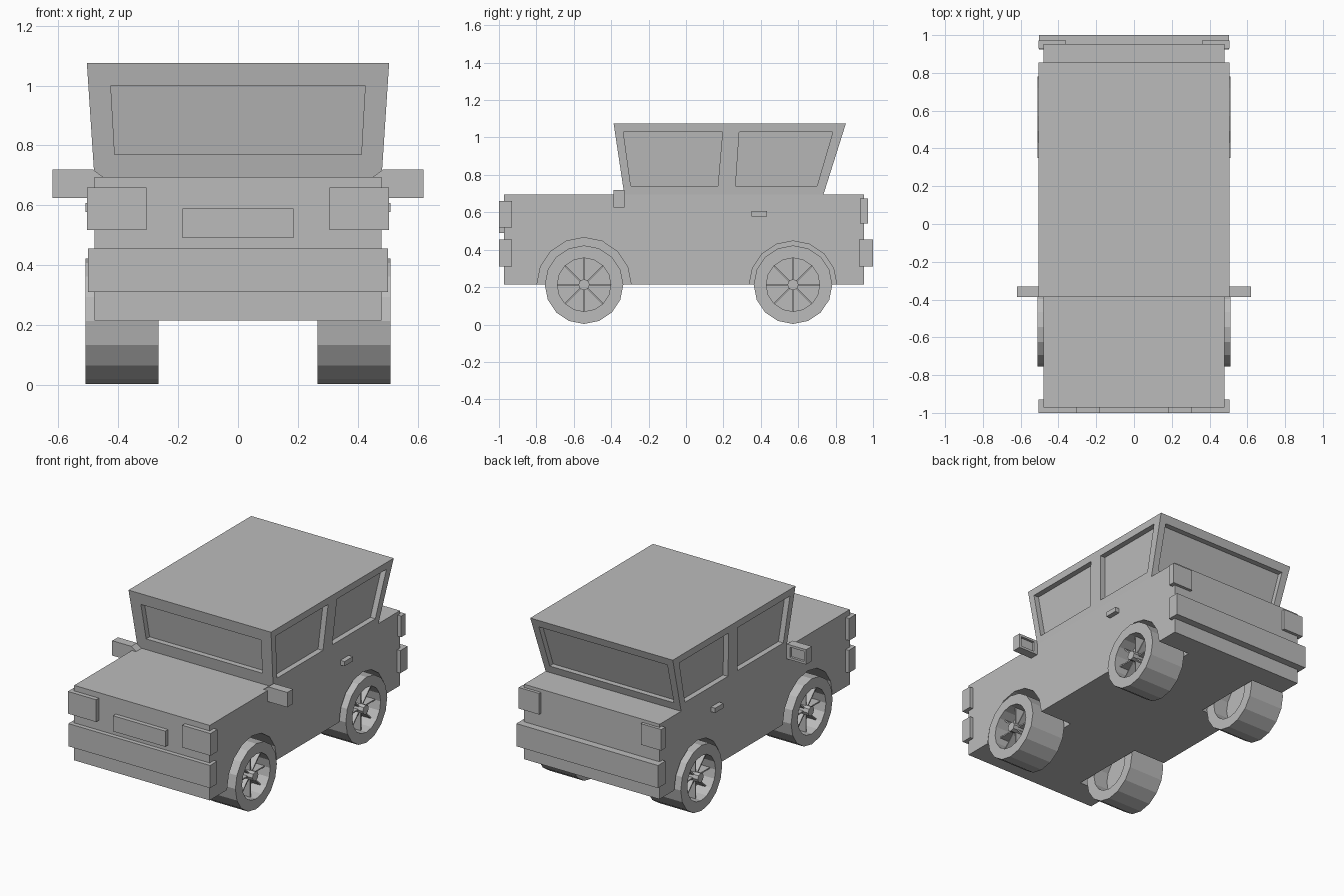
import bpy, bmesh, math
from mathutils import Matrix, Vector

if "Cube" in bpy.data.objects:
    bpy.data.objects.remove(bpy.data.objects["Cube"])

grey = bpy.data.materials.new("plain_grey")
grey.diffuse_color = (0.5, 0.5, 0.5, 1)
grey.use_nodes = True
grey.node_tree.nodes["Principled BSDF"].inputs["Base Color"].default_value = grey.diffuse_color


def finish(bm, name):
    bmesh.ops.recalc_face_normals(bm, faces=bm.faces)
    me = bpy.data.meshes.new(name)
    bm.to_mesh(me)
    bm.free()
    me.materials.append(grey)
    ob = bpy.data.objects.new(name, me)
    bpy.context.collection.objects.link(ob)
    return ob


def add_prism(bm, pts, offset):
    """Extrude a planar outline along an offset."""
    a = [bm.verts.new(p) for p in pts]
    b = [bm.verts.new(Vector(p) + Vector(offset)) for p in pts]
    n = len(pts)
    bm.faces.new(a)
    bm.faces.new(b[::-1])
    for i in range(n):
        j = (i + 1) % n
        bm.faces.new((a[i], a[j], b[j], b[i]))


def add_box(bm, x0, x1, y0, y1, z0, z1):
    add_prism(bm, [(x0, y0, z0), (x1, y0, z0), (x1, y1, z0), (x0, y1, z0)], (0, 0, z1 - z0))


def add_lathe(bm, profile, n, cy, cz):
    """Turn (x, radius) points around an axle parallel to x."""
    rings = [[bm.verts.new((x, cy + r * math.cos(2 * math.pi * i / n),
                            cz + r * math.sin(2 * math.pi * i / n))) for i in range(n)]
             for x, r in profile]
    for a, b in zip(rings, rings[1:]):
        for i in range(n):
            j = (i + 1) % n
            bm.faces.new((a[i], a[j], b[j], b[i]))
    bm.faces.new(rings[0])
    bm.faces.new(rings[-1])


def box(name, *dims):
    bm = bmesh.new()
    add_box(bm, *dims)
    return finish(bm, name)


def cut(ob, cutter_bm):
    cutter = finish(cutter_bm, ob.name + "_cutter")
    cutter.hide_render = True
    mod = ob.modifiers.new("cut", 'BOOLEAN')
    mod.operation, mod.solver, mod.object = 'DIFFERENCE', 'EXACT', cutter
    bpy.context.view_layer.objects.active = ob
    bpy.ops.object.modifier_apply(modifier=mod.name)
    bpy.data.objects.remove(cutter)


def flip(pts, s):
    return [(s * x, y, z) for x, y, z in pts]


AXLE_Z = 0.213
AXLES = (("front", -0.545, 0.252), ("rear", 0.572, 0.234))

# Body with wheel wells
body = box("body", -0.48, 0.48, -0.972, 0.953, 0.215, 0.695)
cb = bmesh.new()
for _, y, r in AXLES:
    for s in (1, -1):
        add_lathe(cb, [(s * 0.25, r), (s * 0.6, r)], 16, y, AXLE_Z)
cut(body, cb)

# Cabin flaring out towards the roof
Z0, Z1 = 0.695, 1.075


def at(z, lo, hi):
    return lo + (hi - lo) * (z - Z0) / (Z1 - Z0)


def side_x(z): return at(z, 0.48, 0.505)
def front_y(z): return at(z, -0.33, -0.387)
def rear_y(z): return at(z, 0.735, 0.855)


bm = bmesh.new()
loops = []
for z in (Z0, Z1):
    x = side_x(z)
    loops.append([bm.verts.new(p) for p in ((-x, front_y(z), z), (x, front_y(z), z),
                                            (x, rear_y(z), z), (-x, rear_y(z), z))])
bm.faces.new(loops[0])
bm.faces.new(loops[1])
for i in range(4):
    j = (i + 1) % 4
    bm.faces.new((loops[0][i], loops[0][j], loops[1][j], loops[1][i]))
cabin = finish(bm, "cabin")

# Recessed windows
cb = bmesh.new()
DEPTH, OUT = 0.035, 0.05
for outline in ([(-0.335, 1.03), (0.195, 1.03), (0.17, 0.74), (-0.295, 0.74)],
                [(0.285, 1.03), (0.785, 1.03), (0.70, 0.74), (0.265, 0.74)]):
    pts = [(side_x(z) - DEPTH, y, z) for y, z in outline]
    for s in (1, -1):
        add_prism(cb, flip(pts, s), (s * (DEPTH + OUT), 0, 0))
for end_y, s, top, low in ((front_y, -1, (0.425, 1.0), (0.412, 0.77)),
                           (rear_y, 1, (0.455, 1.025), (0.44, 0.745))):
    pts = [(k * x, end_y(z) - s * DEPTH, z)
           for k, (x, z) in ((-1, top), (1, top), (1, low), (-1, low))]
    add_prism(cb, pts, (0, s * (DEPTH + OUT), 0))
cut(cabin, cb)

# Bumpers and number plate
box("front_bumper", -0.502, 0.502, -1.0, -0.93, 0.31, 0.455)
box("rear_bumper", -0.502, 0.502, 0.925, 1.0, 0.31, 0.455)
box("front_plate", -0.185, 0.185, -1.0, -0.96, 0.49, 0.59)

for s, side in ((1, "right"), (-1, "left")):
    # Lights and door handle
    def side_box(name, x0, x1, *rest):
        box(name + "_" + side, *sorted((s * x0, s * x1)), *rest)
    side_box("headlight", 0.305, 0.505, -1.0, -0.93, 0.518, 0.66)
    side_box("tail_light", 0.36, 0.505, 0.93, 0.972, 0.54, 0.675)
    side_box("door_handle", 0.47, 0.51, 0.35, 0.433, 0.577, 0.607)

    # Wing mirror with a recessed glass on the back
    bm = bmesh.new()
    prof = [(0.45, 0.625), (0.62, 0.625), (0.62, 0.72), (0.485, 0.72), (0.45, 0.694)]
    add_prism(bm, flip([(x, -0.387, z) for x, z in prof], s), (0, 0.057, 0))
    mirror = finish(bm, "wing_mirror_" + side)
    cb = bmesh.new()
    add_box(cb, *sorted((s * 0.505, s * 0.605)), -0.345, -0.30, 0.64, 0.705)
    cut(mirror, cb)

    # Wheels: tyre with recessed rim, hub and eight thin spokes
    for end, y, _ in AXLES:
        bm = bmesh.new()
        prof = [(0.365, 0.143), (0.265, 0.143), (0.265, 0.21),
                (0.51, 0.21), (0.51, 0.143), (0.41, 0.143)]
        add_lathe(bm, [(s * x, r) for x, r in prof], 16, y, AXLE_Z)
        finish(bm, f"wheel_{end}_{side}")
        bm = bmesh.new()
        add_lathe(bm, [(s * 0.40, 0.03), (s * 0.505, 0.03)], 8, y, AXLE_Z)
        finish(bm, f"hub_{end}_{side}")
        bm = bmesh.new()
        for k in range(8):
            spoke = bmesh.new()
            add_box(spoke, *sorted((s * 0.405, s * 0.47)), 0.02, 0.142, -0.004, 0.004)
            spoke.transform(Matrix.Translation((0, y, AXLE_Z)) @ Matrix.Rotation(k * math.pi / 4, 4, 'X'))
            tmp = bpy.data.meshes.new("spoke")
            spoke.to_mesh(tmp)
            spoke.free()
            bm.from_mesh(tmp)
            bpy.data.meshes.remove(tmp)
        finish(bm, f"spokes_{end}_{side}")
